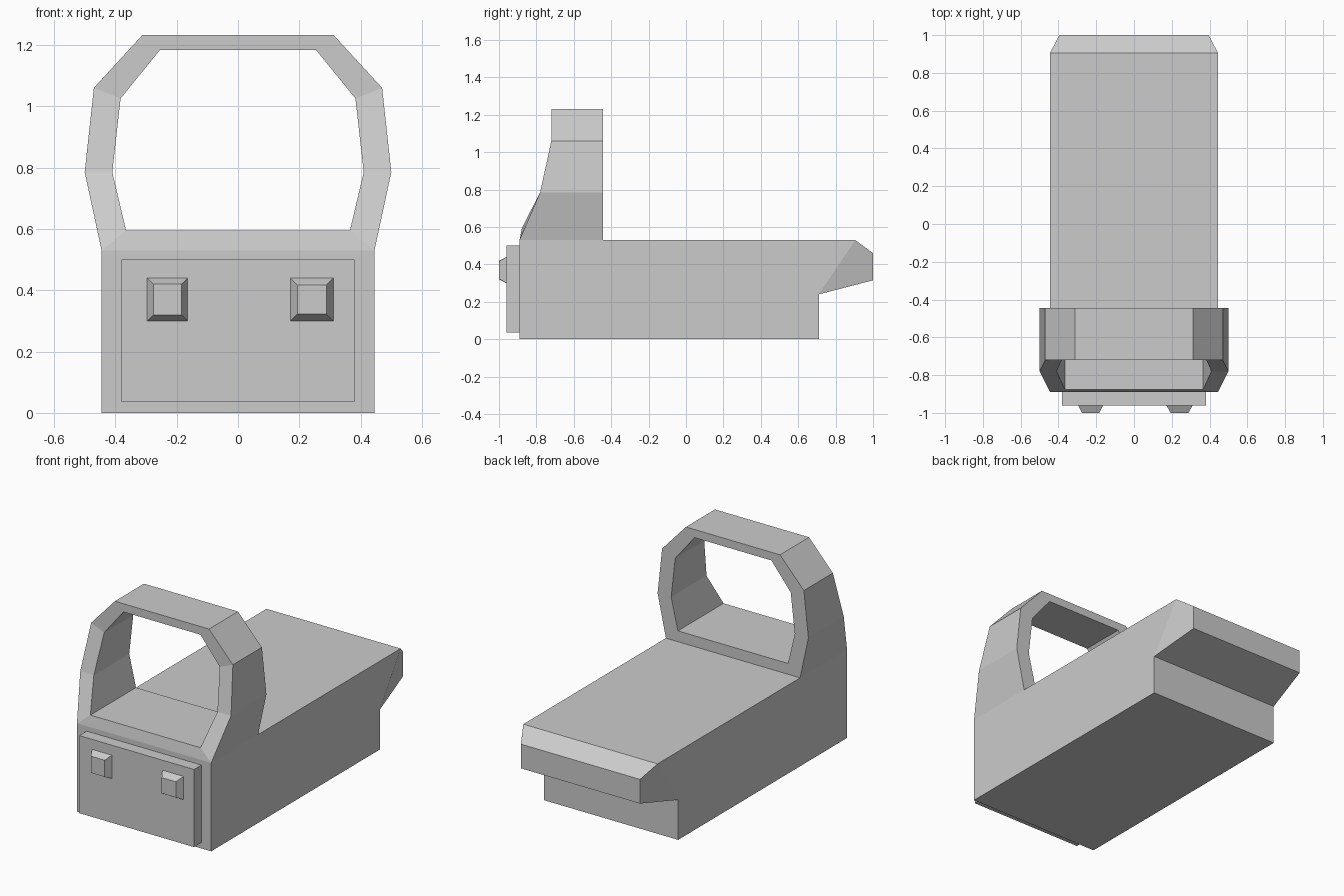
import bpy, bmesh

if "Cube" in bpy.data.objects:
    bpy.data.objects.remove(bpy.data.objects["Cube"], do_unlink=True)

grey = bpy.data.materials.new("plain_grey")
grey.use_nodes = True
grey.diffuse_color = (0.6, 0.6, 0.6, 1)
grey.node_tree.nodes["Principled BSDF"].inputs["Base Color"].default_value = grey.diffuse_color


def finish(bm, name):
    bmesh.ops.remove_doubles(bm, verts=bm.verts, dist=0.001)
    bmesh.ops.recalc_face_normals(bm, faces=bm.faces)
    mesh = bpy.data.meshes.new(name)
    bm.to_mesh(mesh)
    bm.free()
    mesh.materials.append(grey)
    obj = bpy.data.objects.new(name, mesh)
    bpy.context.collection.objects.link(obj)
    return obj


def bridge(bm, a, b, skip=()):
    """Join two closed loops with quads."""
    n = len(a)
    for i in range(n):
        if i not in skip:
            j = (i + 1) % n
            bm.faces.new((a[i], a[j], b[j], b[i]))


def block(name, x, z, back, front, half_w, half_h, inset=0):
    """Box facing the front, its front face shrunk by inset."""
    bm = bmesh.new()
    loops = []
    for y, d in ((back, 0), (front, inset)):
        w, h = half_w - d, half_h - d
        loops.append([bm.verts.new((x + sx * w, y, z + sz * h))
                      for sx, sz in ((-1, -1), (1, -1), (1, 1), (-1, 1))])
    bridge(bm, *loops)
    for loop in loops:
        bm.faces.new(loop)
    return finish(bm, name)


W, DECK, NOSE, CAB_BACK = 0.445, 0.53, -0.89, -0.445
bm = bmesh.new()

# Lower body: side profile (y, z, half width) with a narrowed tail
profile = [(NOSE, 0, W), (0.71, 0, W), (0.71, 0.24, W), (1, 0.315, 0.395),
           (1, 0.46, 0.395), (0.905, DECK, W), (CAB_BACK, DECK, W), (NOSE, DECK, W)]
left, right = [[bm.verts.new((s * w, y, z)) for y, z, w in profile] for s in (1, -1)]
bridge(bm, left, right, skip=(6,))   # open under the cab frame
for side in (left, right):
    # flat side plus the angled tail cheek
    bm.faces.new([side[i] for i in (0, 1, 2, 5, 6, 7)])
    bm.faces.new([side[i] for i in (2, 3, 4, 5)])

# Cab frame: half outlines (x, front y, z), mirrored into closed loops
outer = [(W, NOSE, DECK), (0.5, -0.78, 0.785), (0.47, -0.72, 1.06), (0.312, -0.72, 1.232)]
inner = [(0.365, -0.877, 0.595), (0.41, -0.78, 0.785), (0.383, -0.72, 1.025), (0.255, -0.72, 1.183)]


def frame_loop(half, back):
    pts = half + [(-x, y, z) for x, y, z in reversed(half)]
    return [bm.verts.new((x, CAB_BACK if back else y, z)) for x, y, z in pts]


of, ob = frame_loop(outer, False), frame_loop(outer, True)
nf, nb = frame_loop(inner, False), frame_loop(inner, True)
bridge(bm, of, nf)
bridge(bm, nf, nb)
bridge(bm, nb, ob)
bridge(bm, ob, of, skip=(7,))
finish(bm, "body_and_cab_frame")

# Front panel and headlights
block("front_panel", 0, 0.2675, NOSE, -0.96, 0.38, 0.2325)
block("right_headlight", -0.23, 0.37, -0.96, -1, 0.066, 0.07, 0.02)
block("left_headlight", 0.241, 0.37, -0.96, -1, 0.07, 0.07, 0.023)
